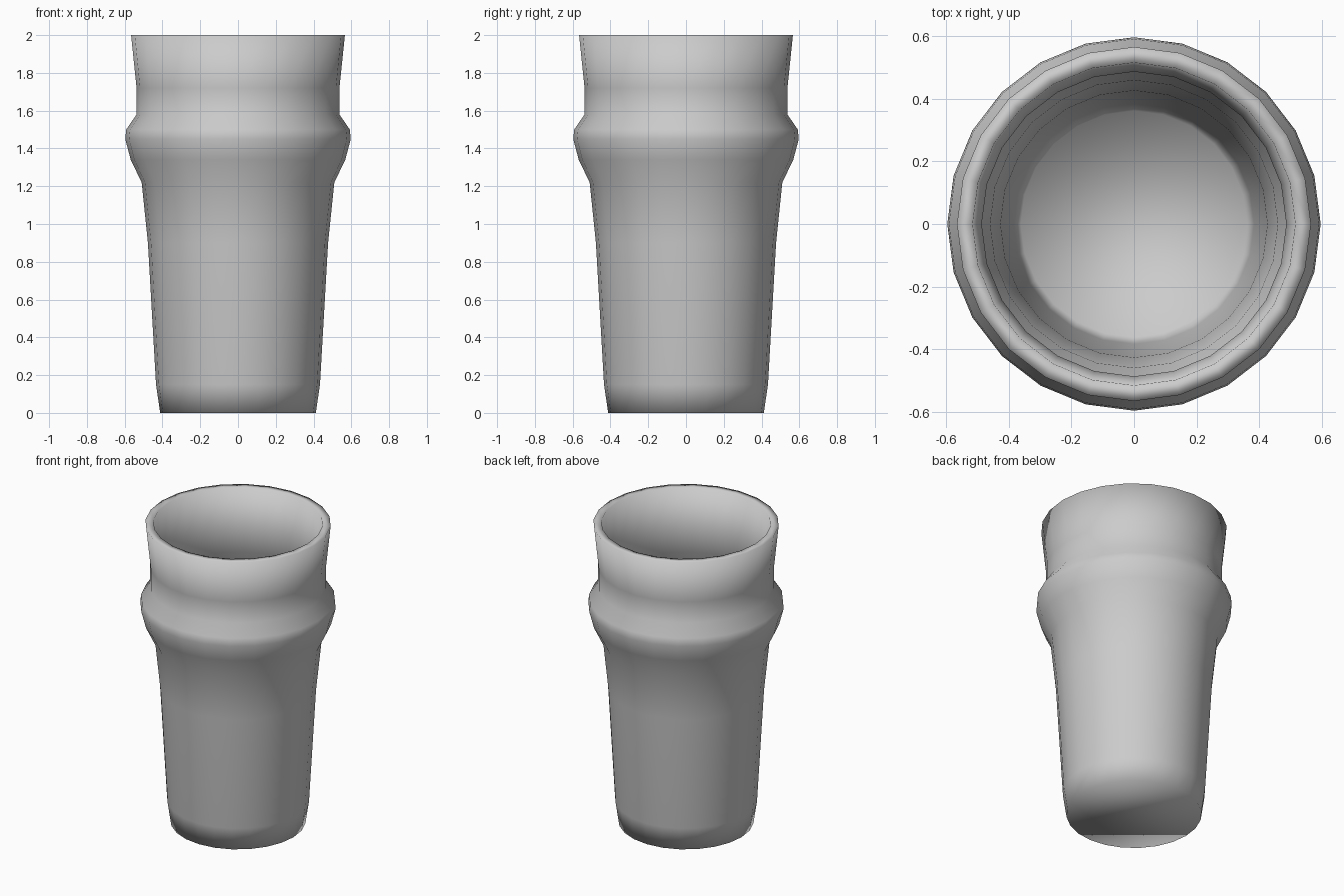
import bpy, bmesh, math

if "Cube" in bpy.data.objects:
    bpy.data.objects.remove(bpy.data.objects["Cube"])

SIDES = 24
WALL = 0.05

# Outer silhouette from base to rim: (radius, height)
outer = [(0.412, 0), (0.434, 0.15), (0.477, 0.9), (0.51, 1.22), (0.568, 1.34),
         (0.597, 1.45), (0.592, 1.5), (0.537, 1.58), (0.537, 1.72), (0.566, 2.0)]
# Inner wall follows the outside, down to a floor one wall thickness up
inner = [(r - WALL, max(z, WALL)) for r, z in reversed(outer)]

bm = bmesh.new()


def ring(r, z):
    return [bm.verts.new((r * math.cos(a), r * math.sin(a), z))
            for a in (2 * math.pi * i / SIDES for i in range(SIDES))]


# Revolved wall
rings = [ring(r, z) for r, z in outer + inner]
for a, b in zip(rings, rings[1:]):
    for i in range(SIDES):
        j = (i + 1) % SIDES
        bm.faces.new((a[i], a[j], b[j], b[i]))

# Underside and inside floor
bm.faces.new(rings[0][::-1])
bm.faces.new(rings[-1])
bmesh.ops.recalc_face_normals(bm, faces=bm.faces)
for f in bm.faces:
    f.smooth = True

mesh = bpy.data.meshes.new("pint_glass")
bm.to_mesh(mesh)
bm.free()
glass = bpy.data.objects.new("pint_glass", mesh)
bpy.context.collection.objects.link(glass)
